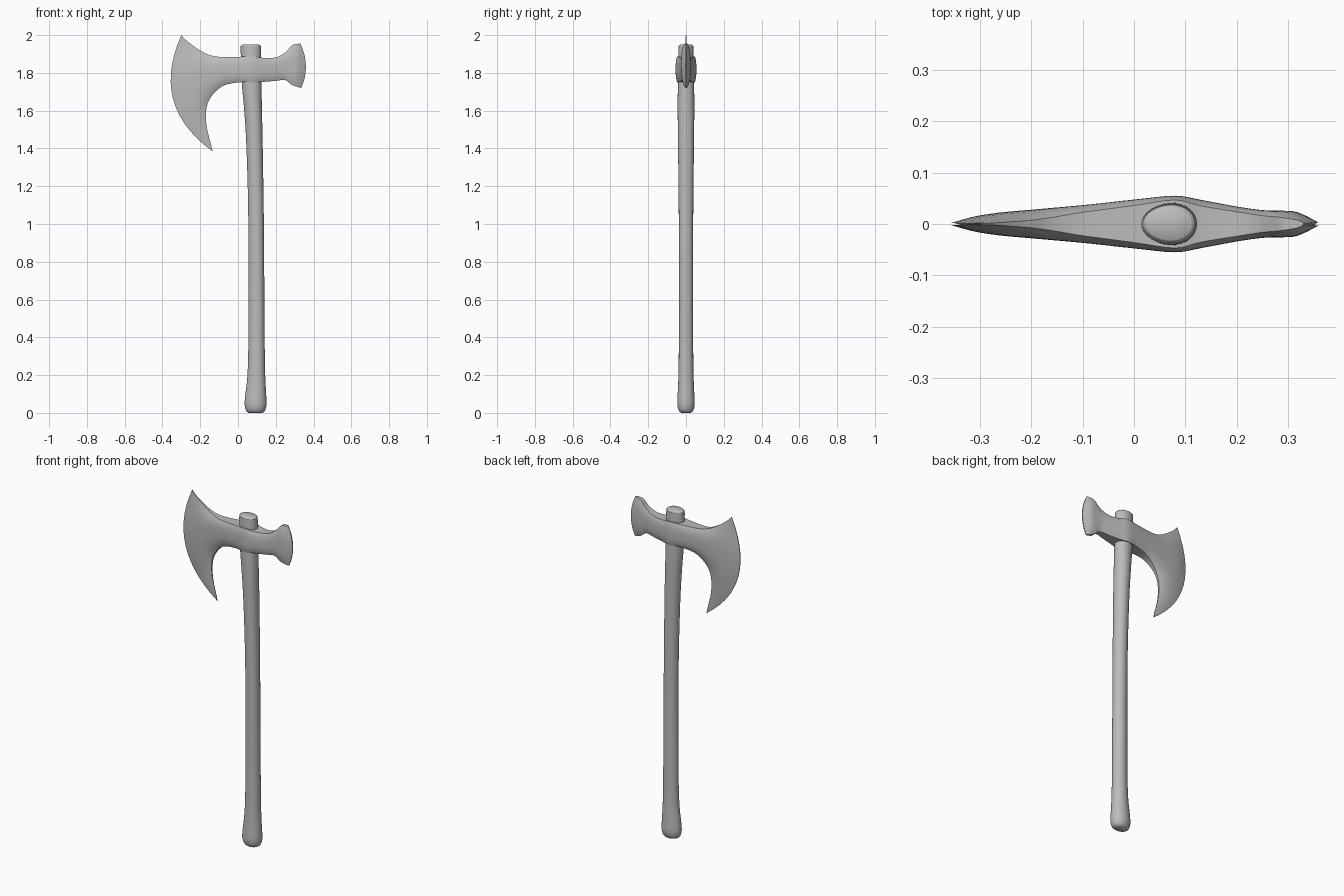
import bpy, math
from mathutils import Vector

cube = bpy.data.objects.get("Cube")
if cube:
    bpy.data.objects.remove(cube, do_unlink=True)

grey = bpy.data.materials.new("plain_grey")
grey.use_nodes = True
grey.diffuse_color = (0.5, 0.5, 0.5, 1)
grey.node_tree.nodes["Principled BSDF"].inputs["Base Color"].default_value = (0.5, 0.5, 0.5, 1)


def smooth_stations(stations, steps):
    """Catmull-Rom interpolation between rows of numbers."""
    rows = [Vector(s) for s in stations]
    out = []
    for i in range(len(rows) - 1):
        a, b, c, d = rows[max(i - 1, 0)], rows[i], rows[i + 1], rows[min(i + 2, len(rows) - 1)]
        for k in range(steps):
            t = k / steps
            out.append(b + (c - a) * (t / 2) + (a * 2 - b * 5 + c * 4 - d) * (t * t / 2)
                       + (b * 3 - a - c * 3 + d) * (t ** 3 / 2))
    return out + [rows[-1]]


def loft(name, rings, angle):
    """Skin closed rings of equal length and cap both ends."""
    n = len(rings[0])
    verts = [v for ring in rings for v in ring]
    faces = [(r * n + i, r * n + (i + 1) % n, (r + 1) * n + (i + 1) % n, (r + 1) * n + i)
             for r in range(len(rings) - 1) for i in range(n)]
    faces += [tuple(reversed(range(n))), tuple(range(len(verts) - n, len(verts)))]
    mesh = bpy.data.meshes.new(name)
    mesh.from_pydata(verts, [], faces)
    mesh.materials.append(grey)
    obj = bpy.data.objects.new(name, mesh)
    bpy.context.collection.objects.link(obj)
    bpy.ops.object.select_all(action='DESELECT')
    obj.select_set(True)
    bpy.context.view_layer.objects.active = obj
    bpy.ops.object.mode_set(mode='EDIT')
    bpy.ops.mesh.select_all(action='SELECT')
    bpy.ops.mesh.normals_make_consistent(inside=False)
    bpy.ops.object.mode_set(mode='OBJECT')
    bpy.ops.object.shade_smooth_by_angle(angle=math.radians(angle))
    return obj


# Handle: z, centre x, half width, half depth
def oval(z, cx, rx, ry, sides=28):
    ring = []
    for i in range(sides):
        a = 2 * math.pi * i / sides
        ring.append((cx + rx * math.cos(a), ry * math.sin(a) * (1 + 0.08 * math.cos(a)), z))
    return ring


handle = [(0, .093, .035, .025), (.012, .093, .05, .038), (.045, .093, .058, .046),
          (.1, .094, .055, .044), (.2, .097, .047, .04), (.4, .098, .043, .038),
          (1, .096, .041, .038), (1.4, .088, .043, .042), (1.6, .08, .047, .044),
          (1.75, .072, .052, .043), (1.925, .068, .054, .04), (1.943, .068, .051, .037),
          (1.95, .068, .044, .031)]
loft("handle", [oval(*s) for s in smooth_stations(handle, 3)], 50)


# Axe head: a ring runs down the front side and back up the rear side
def slice_ring(tx, tz, bx, bz, bulge, half, rim, count=14):
    top, bottom = Vector((tx, 0, tz)), Vector((bx, 0, bz))
    chord = bottom - top
    out = Vector((chord.z, 0, -chord.x)).normalized()
    front, back = [], []
    for i in range(count + 1):
        t = i / count
        u = abs(2 * t - 1)
        p = top + chord * t + out * (bulge * (1 - u * u))
        w = half * (rim + (1 - rim) * (1 - u ** 3))
        front.append((p.x, -w, p.z))
        back.append((p.x, w, p.z))
    return front + back[::-1]


# top x, top z, bottom x, bottom z, bulge, half thickness, rim fraction
head = [(-.30, 2.0, -.135, 1.385, .13, .002, .5),
        (-.287, 1.985, -.145, 1.43, .105, .01, .15),
        (-.265, 1.965, -.163, 1.5, .08, .017, .15),
        (-.235, 1.942, -.17, 1.575, .05, .023, .2),
        (-.205, 1.922, -.16, 1.64, .025, .027, .25),
        (-.16, 1.898, -.125, 1.695, .008, .032, .4),
        (-.10, 1.885, -.07, 1.735, 0, .038, .6),
        (0, 1.885, .01, 1.75, 0, .048, .75),
        (.08, 1.888, .08, 1.75, 0, .055, .85),
        (.13, 1.88, .13, 1.752, 0, .047, .75),
        (.20, 1.882, .20, 1.758, 0, .034, .7),
        (.25, 1.908, .25, 1.762, 0, .027, .6),
        (.285, 1.945, .283, 1.738, 0, .026, .5),
        (.31, 1.953, .31, 1.727, -.008, .023, .4),
        (.33, 1.955, .335, 1.72, -.027, .003, .6)]
loft("axe_head", [slice_ring(*s) for s in smooth_stations(head, 4)], 50)
